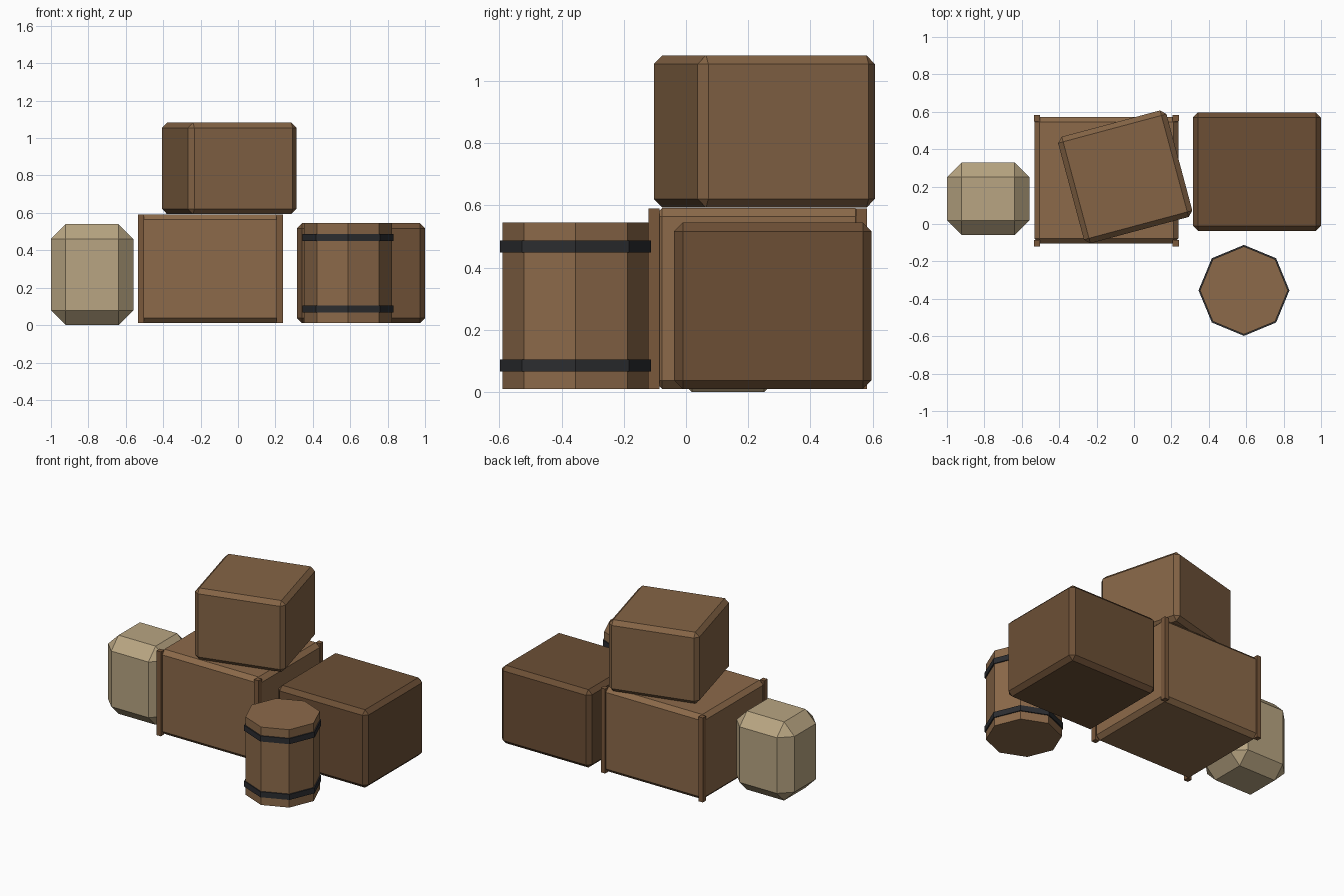
import bpy, bmesh
from math import radians
from mathutils import Matrix

if "Cube" in bpy.data.objects:
    bpy.data.objects.remove(bpy.data.objects["Cube"])


def material(name, color):
    m = bpy.data.materials.new(name)
    m.diffuse_color = (*color, 1)
    m.use_nodes = True
    m.node_tree.nodes["Principled BSDF"].inputs["Base Color"].default_value = m.diffuse_color
    return m


WOOD = material("wood", (0.263, 0.144, 0.068))
MID_WOOD = material("mid_wood", (0.232, 0.127, 0.060))
TRIM_WOOD = material("trim_wood", (0.195, 0.098, 0.044))
DARK_WOOD = material("dark_wood", (0.150, 0.078, 0.036))
IRON = material("iron", (0.025, 0.026, 0.030))
CLOTH = material("cloth", (0.480, 0.376, 0.223))


def finish(name, bm, mat):
    me = bpy.data.meshes.new(name)
    bm.to_mesh(me)
    bm.free()
    me.materials.append(mat)
    ob = bpy.data.objects.new(name, me)
    bpy.context.collection.objects.link(ob)
    return ob


def box(name, lo, hi, mat, bevel=0.0, turn=0.0):
    """Chamfered box between two corners, optionally turned about its own z."""
    bm = bmesh.new()
    bmesh.ops.create_cube(bm, size=1)
    bmesh.ops.scale(bm, vec=[b - a for a, b in zip(lo, hi)], verts=bm.verts)
    if bevel:
        bmesh.ops.bevel(bm, geom=bm.edges[:], offset=bevel, segments=1,
                        affect='EDGES')
    ob = finish(name, bm, mat)
    ob.location = [(a + b) / 2 for a, b in zip(lo, hi)]
    ob.rotation_euler.z = radians(turn)
    return ob


def octagon(name, radius, z0, z1, mat):
    """Eight-sided drum at the barrel position."""
    bm = bmesh.new()
    bmesh.ops.create_cone(bm, cap_ends=True, segments=8, radius1=radius,
                          radius2=radius, depth=z1 - z0,
                          matrix=Matrix.Translation((0, 0, (z0 + z1) / 2)))
    ob = finish(name, bm, mat)
    ob.location = (0.588, -0.355, 0)
    return ob


# Large crate with four corner posts
box("large_crate", (-0.533, -0.105, 0.01), (0.238, 0.573, 0.592), WOOD, 0.028)
for side, x in (("left", -0.535), ("right", 0.207)):
    for end, y in (("front", -0.12), ("back", 0.547)):
        box(f"{side}_{end}_post", (x, y, 0.01), (x + 0.033, y + 0.035, 0.59),
            TRIM_WOOD)

# Smaller crate stacked on top, turned slightly
box("top_crate", (-0.347, -0.043, 0.593), (0.253, 0.547, 1.083), MID_WOOD,
    0.028, 15)

# Dark crate on the right
box("right_crate", (0.315, -0.038, 0.01), (1.0, 0.597, 0.545), DARK_WOOD, 0.028)

# Barrel with two iron hoops
octagon("barrel", 0.235, 0.01, 0.545, WOOD)
for label, z in (("lower", 0.066), ("upper", 0.449)):
    octagon(f"{label}_hoop", 0.243, z, z + 0.038, IRON)

# Cloth sack
box("sack", (-1.0, -0.06, 0.0), (-0.56, 0.33, 0.54), CLOTH, 0.079)
